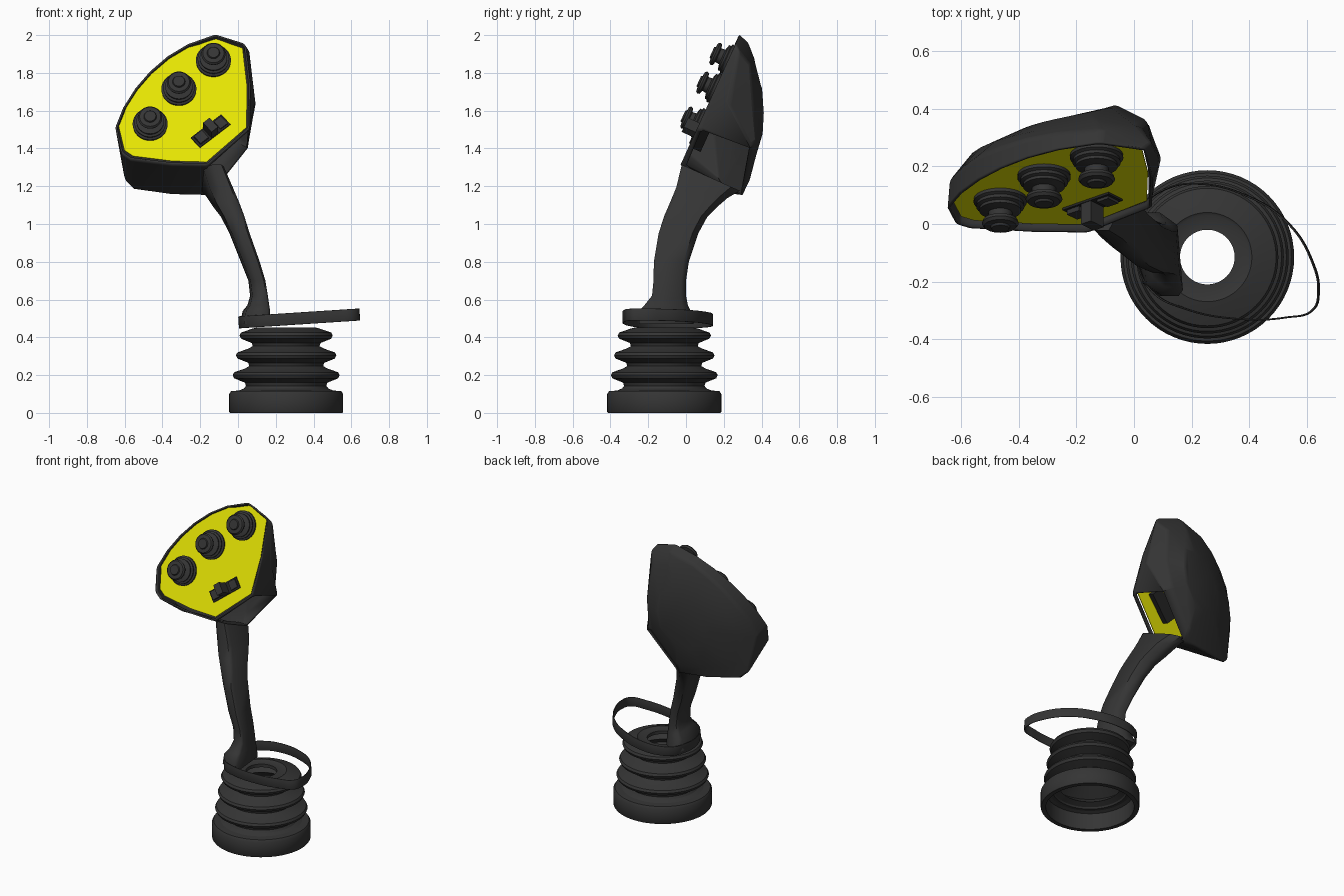
import bpy, bmesh, math
from mathutils import Matrix, Vector

cube = bpy.data.objects.get("Cube")
if cube:
    bpy.data.objects.remove(cube)


def material(name, color):
    m = bpy.data.materials.new(name)
    m.use_nodes = True
    m.diffuse_color = (*color, 1)
    m.node_tree.nodes["Principled BSDF"].inputs["Base Color"].default_value = (*color, 1)
    return m


RUBBER = material("dark rubber", (0.035, 0.035, 0.035))
YELLOW = material("yellow panel", (0.8, 0.79, 0.001))
BLACK = material("black switch", (0.018, 0.018, 0.018))


def add(name, bm, mat, angle=35, matrix=None):
    bmesh.ops.recalc_face_normals(bm, faces=bm.faces)
    mesh = bpy.data.meshes.new(name)
    bm.to_mesh(mesh)
    bm.free()
    mesh.materials.append(mat)
    ob = bpy.data.objects.new(name, mesh)
    bpy.context.scene.collection.objects.link(ob)
    if matrix:
        ob.matrix_world = matrix
    bpy.ops.object.select_all(action="DESELECT")
    ob.select_set(True)
    bpy.context.view_layer.objects.active = ob
    bpy.ops.object.shade_smooth_by_angle(angle=math.radians(angle))
    return ob


def loft(bm, rings, skip=lambda r, i: False):
    verts = [[bm.verts.new(p) for p in ring] for ring in rings]
    n = len(rings[0])
    for r in range(len(rings) - 1):
        for i in range(n):
            if not skip(r, i):
                j = (i + 1) % n
                bm.faces.new((verts[r][i], verts[r][j], verts[r + 1][j], verts[r + 1][i]))
    return verts


def lathe(name, profile, mat, matrix, sides=48, closed=False):
    bm = bmesh.new()
    rings = [[(r * math.cos(k * math.tau / sides), r * math.sin(k * math.tau / sides), h)
              for k in range(sides)] for r, h in profile]
    verts = loft(bm, rings + rings[:1] if closed else rings)
    if closed:
        bmesh.ops.remove_doubles(bm, verts=bm.verts, dist=1e-5)
    else:
        bm.faces.new(verts[0])
        bm.faces.new(verts[-1])
    return add(name, bm, mat, 40, matrix)


# Bellows base: heavy collar, three rounded folds, open centre
profile = [(.27, 0), (.298, 0), (.302, .006), (.302, .1), (.292, .115), (.23, .12)]
for z, r in ((.2, .283), (.305, .266), (.41, .247)):
    profile += [(r - .07, z - .057), (r - .065, z - .04), (r - .008, z - .017), (r, z),
                (r - .008, z + .015), (r - .065, z + .035)]
profile += [(.155, .452), (.145, .446), (.095, .446), (.095, .425), (.15, .42)]
for z, r in ((.41, .215), (.36, .16), (.305, .235), (.255, .17), (.2, .25), (.145, .185), (.11, .27)):
    profile.append((r, z))
lathe("bellows", profile, RUBBER, Matrix.Translation((.255, -.115, 0)), 64, True)

# Tilted strap loop
loop = [(.107, .12), (.21, .14), (.4, .095), (.54, 0), (.625, -.14), (.643, -.23), (.625, -.297),
        (.53, -.325), (.34, -.328), (.18, -.295), (.07, -.24), (.015, -.14), (.015, 0), (.045, .075)]
curve = bpy.data.curves.new("strap_loop", "CURVE")
curve.dimensions = "2D"
curve.fill_mode = "NONE"
curve.extrude = .029
curve.bevel_depth = .003
curve.bevel_resolution = 1
spline = curve.splines.new("BEZIER")
spline.bezier_points.add(len(loop) - 1)
spline.use_cyclic_u = True
for p, (x, y) in zip(spline.bezier_points, loop):
    p.co = (x, y, 0)
    p.handle_left_type = p.handle_right_type = "AUTO"
curve.materials.append(RUBBER)
strap = bpy.data.objects.new("strap_loop", curve)
strap.location.z = .479
strap.rotation_euler.y = -.065
bpy.context.scene.collection.objects.link(strap)


# Curved stem: skewed slab sections of (z, x range, y range, fall of z towards the back)
def section(z, x0, x1, y0, y1, fall):
    cx, cy, w, d = (x0 + x1) / 2, (y0 + y1) / 2, (x1 - x0) / 2, (y1 - y0) / 2
    return [(cx + w * a, cy + d * b, z - fall * d * b) for a, b in
            ((1, -.85), (.75, .7), (0, 1), (-.8, 1), (-1, .85), (-.75, -.7), (0, -1), (.8, -1))]


stem = [(.47, .01, .17, -.25, .04, 0), (.54, .025, .17, -.25, .025, 0), (.57, .05, .165, -.22, .01, 0),
        (.62, .064, .158, -.18, 0, 0), (.7, .055, .145, -.172, 0, 0), (.8, .015, .115, -.17, .015, 0),
        (.95, -.045, .062, -.145, .065, 0), (1.04, -.09, .033, -.115, .112, .03),
        (1.1, -.13, .008, -.085, .162, .1), (1.165, -.165, -.025, -.052, .22, .2),
        (1.245, -.2, -.075, -.022, .285, .45)]
bm = bmesh.new()
verts = loft(bm, [section(*s) for s in stem])
bm.faces.new(verts[0])
bm.faces.new(verts[-1])
add("stem", bm, RUBBER, 50)


# Head shell: front rim on a sloping plane, wide rear edge, domed back
def face_y(z):
    return .455 * (z - 1.333)


rim = [(-.12, 2.003), (.04, 1.953), (.066, 1.73), (.062, 1.505), (-.16, 1.312), (-.35, 1.317),
       (-.57, 1.345), (-.618, 1.377), (-.65, 1.51), (-.608, 1.615), (-.543, 1.718), (-.465, 1.808),
       (-.372, 1.888), (-.265, 1.952)]
rear = [(-.11, .33, 1.963), (.066, .28, 1.915), (.096, .225, 1.63), (.055, .345, 1.415), (-.16, .3, 1.15),
        (-.35, .265, 1.153), (-.55, .205, 1.18), (-.598, .18, 1.225), (-.642, .15, 1.47), (-.607, .185, 1.585),
        (-.545, .235, 1.685), (-.47, .265, 1.775), (-.378, .295, 1.855), (-.275, .315, 1.92)]
front = [(x, face_y(z) - .02, z) for x, z in rim]
lip = [Vector(a).lerp(Vector(b), .08) for a, b in zip(front, rear)]


def dome(scale):
    ring = []
    for x, y, z in rear:
        x, z = -.2 + (x + .2) * scale, 1.55 + (z - 1.55) * scale
        left, right = max(0, -.05 - x), max(0, x + .05)
        ring.append((x, .418 - .12 * left - .4 * left ** 2 - .6 * right - .5 * (z - 1.58) ** 2, z))
    return ring


bm = bmesh.new()
verts = loft(bm, [front, lip, rear, dome(.82), dome(.45)], lambda r, i: r == 1 and i == 3)
bm.faces.new(verts[-1])
shell = add("head_shell", bm, RUBBER, 32)
bevel = shell.modifiers.new("soft edges", "BEVEL")
bevel.width = .014
bevel.segments = 3
bevel.angle_limit = math.radians(28)
solid = shell.modifiers.new("wall", "SOLIDIFY")
solid.thickness = .01
solid.offset = -1

# Yellow control panel set just inside the rim
bm = bmesh.new()
outline = []
for x, z in rim:
    x, z = -.285 + (x + .285) * .95, 1.63 + (z - 1.63) * .948
    outline.append((x, face_y(z), z))
back = [(x, y + .005, z - .002) for x, y, z in outline]
verts = loft(bm, [outline, back])
bm.faces.new(verts[0])
bm.faces.new(verts[-1])
add("control_panel", bm, YELLOW, 30)


# Frame standing on the panel, local z pointing out of it
def on_panel(x, z, turn=0):
    tilt = math.pi / 2 - math.atan(.455)
    return (Matrix.Translation((x, face_y(z), z)) @ Matrix.Rotation(tilt, 4, "X")
            @ Matrix.Rotation(math.radians(turn), 4, "Z"))


# Three knobs with stepped boots and mushroom caps
knob = [(.091, -.01), (.093, .012), (.082, .018), (.084, .03), (.072, .035), (.073, .046), (.058, .05),
        (.042, .054), (.04, .076), (.06, .082), (.064, .094), (.056, .104), (.034, .106), (.03, .114)]
for name, x, z in (("lower", -.465, 1.525), ("middle", -.313, 1.71), ("upper", -.13, 1.862)):
    lathe(name + "_knob", knob, RUBBER, on_panel(x, z), 32)

# Rocker switch: housing through the panel, end pads and central lever
for name, x, width, depth, low, high in (
        ("switch_housing", 0, .21, .075, -.05, .008), ("switch_left_pad", -.065, .055, .055, 0, .025),
        ("switch_right_pad", .07, .05, .055, 0, .018), ("switch_lever", 0, .045, .07, 0, .085)):
    bm = bmesh.new()
    bmesh.ops.create_cube(bm, size=1, matrix=Matrix.Translation((x, 0, (low + high) / 2))
                          @ Matrix.Diagonal((width, depth, high - low, 1)))
    add(name, bm, BLACK if name == "switch_housing" else RUBBER, 30, on_panel(-.145, 1.49, 40))
